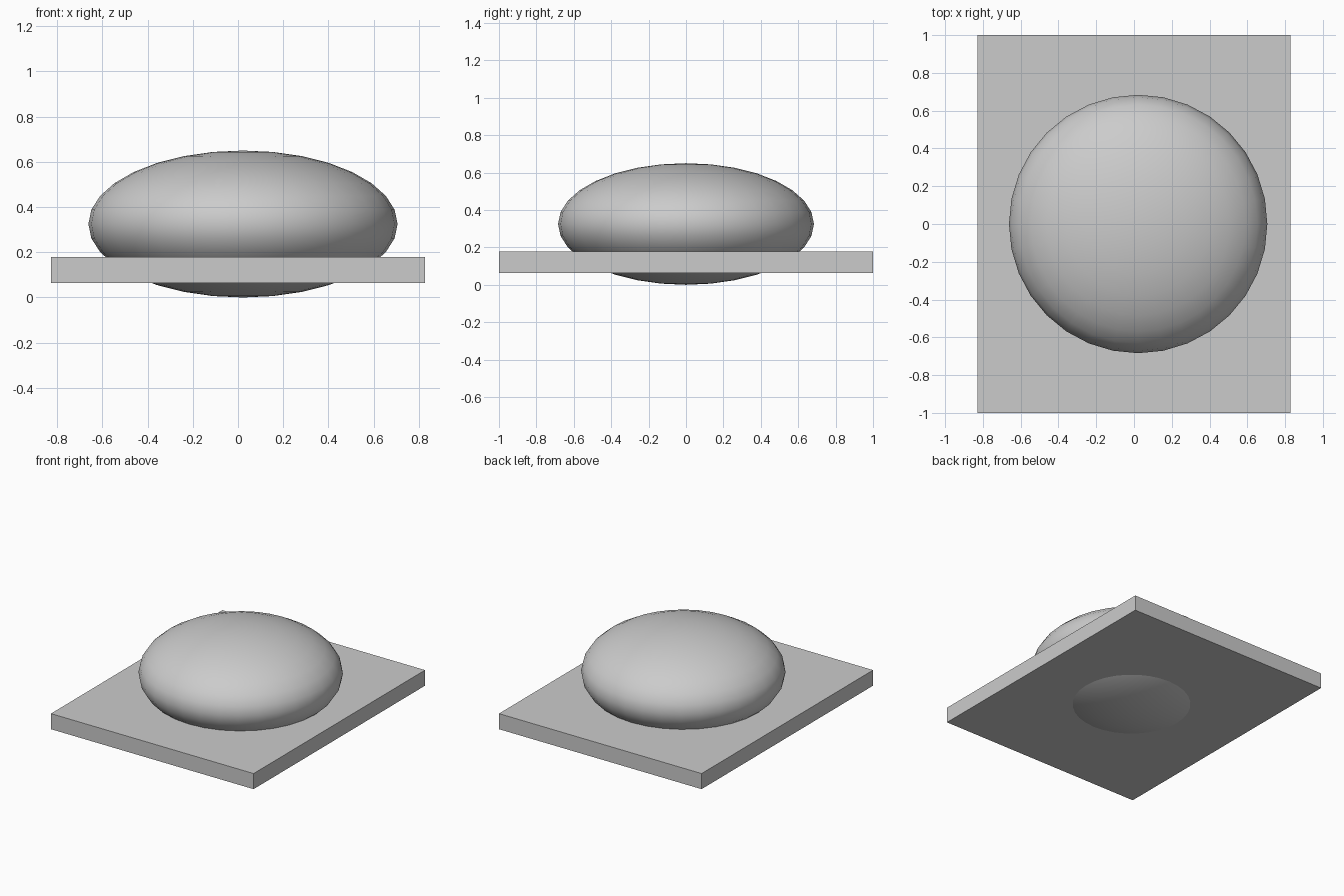
import bpy

if "Cube" in bpy.data.objects:
    bpy.data.objects.remove(bpy.data.objects["Cube"])

# Flat rectangular base plate
bpy.ops.mesh.primitive_cube_add(size=1, location=(0, 0, 0.121))
plate = bpy.context.object
plate.name = "base_plate"
plate.scale = (1.655, 2.0, 0.115)
bpy.ops.object.transform_apply(location=False, rotation=False, scale=True)

# Flattened dome that passes through the plate
bpy.ops.mesh.primitive_uv_sphere_add(segments=32, ring_count=16, radius=1,
                                     location=(0.022, 0, 0.325))
dome = bpy.context.object
dome.name = "flattened_dome"
dome.scale = (0.684, 0.684, 0.325)
bpy.ops.object.transform_apply(location=False, rotation=False, scale=True)
bpy.ops.object.shade_smooth()
